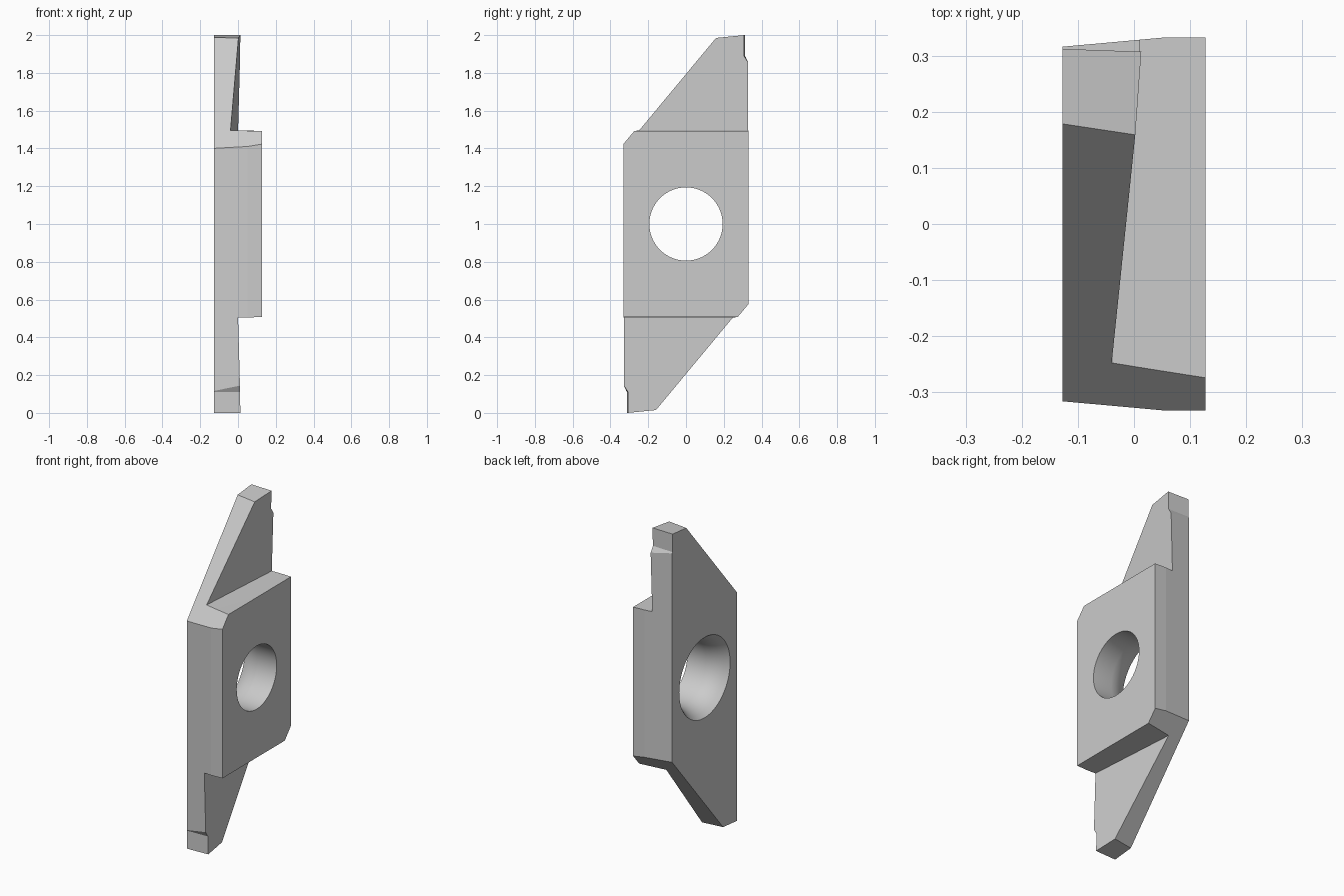
import bpy, bmesh, math
from mathutils import Vector, Matrix

if "Cube" in bpy.data.objects:
    bpy.data.objects.remove(bpy.data.objects["Cube"])

PIVOT = Vector((0, 0, 1))
HALF_TURN = Matrix.Rotation(math.pi, 4, 'X')


def turned(v, side):
    """Half turn about the hole axis for the second end of the insert."""
    v = Vector(v)
    return v if side == 0 else PIVOT + HALF_TURN @ (v - PIVOT)


def make_object(bm, name):
    bmesh.ops.recalc_face_normals(bm, faces=bm.faces)
    mesh = bpy.data.meshes.new(name)
    bm.to_mesh(mesh)
    bm.free()
    obj = bpy.data.objects.new(name, mesh)
    bpy.context.collection.objects.link(obj)
    return obj


def hull(points):
    bm = bmesh.new()
    verts = [bm.verts.new(p) for p in points]
    bmesh.ops.convex_hull(bm, input=verts)
    bmesh.ops.dissolve_limit(bm, angle_limit=0.001, verts=bm.verts, edges=bm.edges)
    return bm


def subtract(body, cutter):
    cutter.hide_render = True
    mod = body.modifiers.new(cutter.name, 'BOOLEAN')
    mod.operation = 'DIFFERENCE'
    mod.solver = 'EXACT'
    mod.object = cutter
    bpy.context.view_layer.objects.active = body
    bpy.ops.object.modifier_apply(modifier=mod.name)
    bpy.data.objects.remove(cutter, do_unlink=True)


# Main bar with slightly relieved long sides
half = [(-0.127, 0.316), (0.05, 0.332), (0.127, 0.332)]
bm = hull([(x, s * y, z) for x, y in half for s in (-1, 1) for z in (-0.1, 2.1)])

# Slanted flanks and tip end faces, at both ends
planes = [((-0.04, -0.25, 1.493), (-0.138, -1, 0.843)),
          ((0, 0.309, 2.0), (0, -0.1, 1))]
for side in (0, 1):
    for co, no in planes:
        normal = Vector(no) if side == 0 else HALF_TURN @ Vector(no)
        cut = bmesh.ops.bisect_plane(
            bm, geom=bm.verts[:] + bm.edges[:] + bm.faces[:],
            plane_co=turned(co, side), plane_no=normal, clear_outer=True)
        edges = [e for e in cut['geom_cut'] if isinstance(e, bmesh.types.BMEdge)]
        bmesh.ops.edgeloop_fill(bm, edges=edges)
insert = make_object(bm, "cutting_insert")


def wing_x(y, z):
    return -0.04 + 0.0696 * (y + 0.25) + 0.028 * (z - 1.493)


# Thin blades stepping back from the raised block, and notched tip corners
for side in (0, 1):
    step = []
    for y in (-0.5, 0.5):
        step += [(wing_x(y, 1.496), y, 1.496), (wing_x(y, 2.2), y, 2.2),
                 (0.3, y, 1.488), (0.3, y, 2.2)]
    subtract(insert, make_object(hull([turned(p, side) for p in step]), "blade_step"))

    notch = []
    for x, y in ((-0.2, 0.3146), (0.1, 0.304)):
        notch += [(x, y, 1.89), (x, y, 2.2), (x, y + 0.1, 2.2), (x, y + 0.1, 1.73)]
    subtract(insert, make_object(hull([turned(p, side) for p in notch]), "tip_notch"))

# Screw hole: straight at the front, flared towards the back
profile = [(0.2, 0), (0.2, 0.194), (0.0, 0.194), (-0.035, 0.199),
           (-0.07, 0.211), (-0.1, 0.227), (-0.127, 0.247), (-0.14, 0.257), (-0.14, 0)]
bm = bmesh.new()
verts = [bm.verts.new((x, 0, 1 + r)) for x, r in profile]
edges = [bm.edges.new(pair) for pair in zip(verts, verts[1:])]
bmesh.ops.spin(bm, geom=verts + edges, cent=PIVOT, axis=(1, 0, 0),
               angle=math.tau, steps=64)
bmesh.ops.remove_doubles(bm, verts=bm.verts, dist=0.0001)
for f in bm.faces:
    f.smooth = True
subtract(insert, make_object(bm, "screw_hole"))
